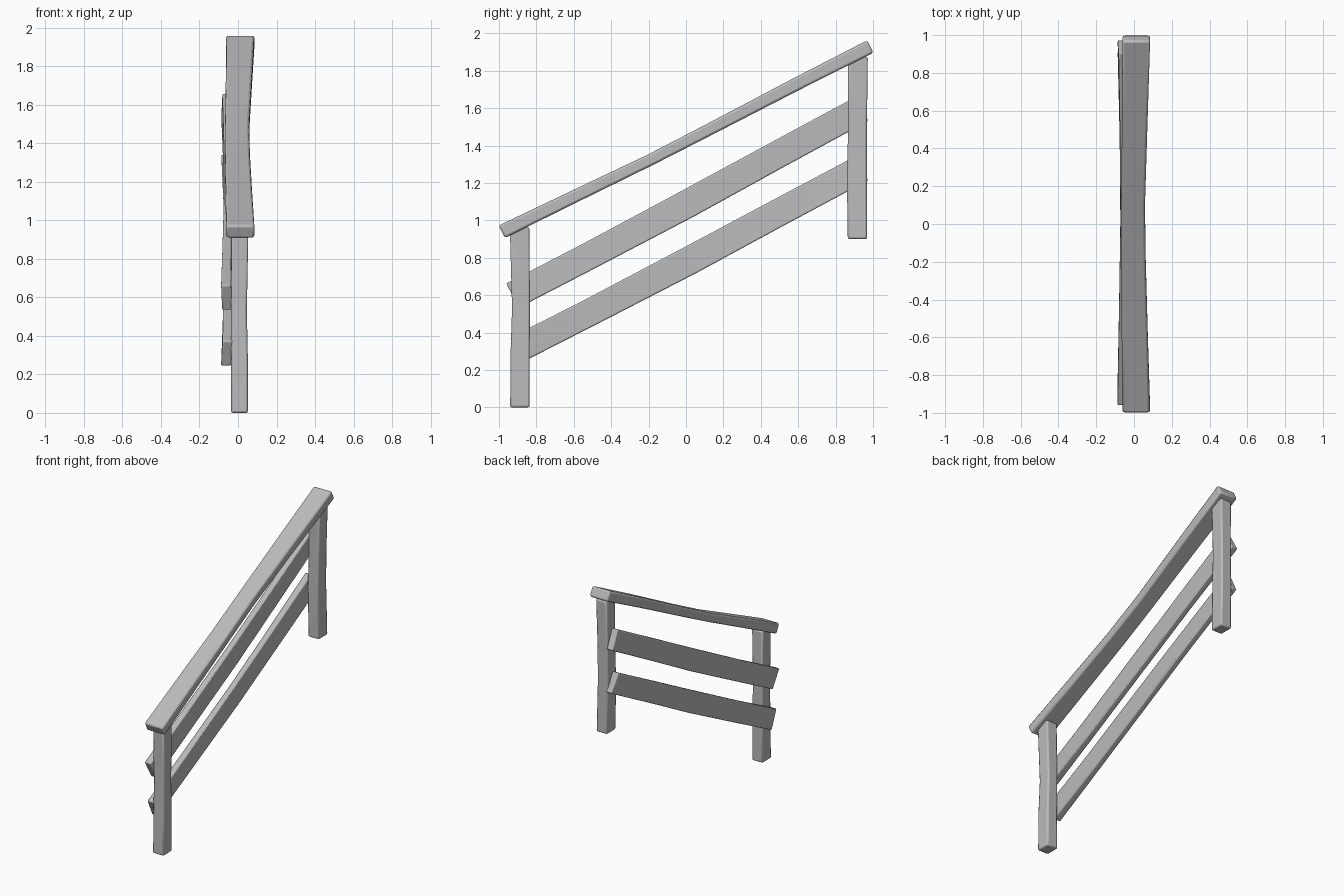
import bpy
import bmesh
from mathutils import Vector

old = bpy.data.objects.get("Cube")
if old:
    bpy.data.objects.remove(old, do_unlink=True)

grey = bpy.data.materials.new("plain_grey")
grey.use_nodes = True
colour = (0.5, 0.5, 0.5, 1)
grey.diffuse_color = colour
grey.node_tree.nodes["Principled BSDF"].inputs["Base Color"].default_value = colour


def beam(name, start, end, stations, bevel):
    """Loft a hand-hewn timber. Each station is
    (fraction, shift in x, shift across, width in x, depth across, lean)."""
    start, end = Vector(start), Vector(end)
    along = (end - start).normalized()
    side = Vector((1, 0, 0))
    across = side.cross(along)
    if across.z < -0.01 or (abs(across.z) < 0.01 and across.y < 0):
        across = -across
    bm = bmesh.new()
    rings = []
    for t, dx, da, width, depth, lean in stations:
        centre = start.lerp(end, t) + side * dx + across * da
        rings.append([
            bm.verts.new(centre + side * (sx * width / 2 + sa * lean) + across * (sa * depth / 2))
            for sx, sa in ((-1, -1), (1, -1), (1, 1), (-1, 1))])
    for a, b in zip(rings, rings[1:]):
        for i in range(4):
            j = (i + 1) % 4
            bm.faces.new((a[i], a[j], b[j], b[i]))
    bm.faces.new(rings[0])
    bm.faces.new(rings[-1])
    bmesh.ops.recalc_face_normals(bm, faces=bm.faces)
    mesh = bpy.data.meshes.new(name)
    bm.to_mesh(mesh)
    bm.free()
    mesh.materials.append(grey)
    obj = bpy.data.objects.new(name, mesh)
    bpy.context.collection.objects.link(obj)
    mod = obj.modifiers.new("worn_edges", "BEVEL")
    mod.width = bevel
    mod.segments = 2
    mod.limit_method = "ANGLE"
    bpy.ops.object.select_all(action="DESELECT")
    obj.select_set(True)
    bpy.context.view_layer.objects.active = obj
    bpy.ops.object.shade_smooth_by_angle(angle=0.7)
    return obj


# Sloping handrail, bowed sideways and narrower in the middle
beam("handrail", (0.012, -0.985, 0.939), (0.012, 0.985, 1.929), [
    (0, 0, 0, 0.147, 0.074, 0),
    (0.2, -0.008, -0.006, 0.138, 0.068, 0),
    (0.4, -0.015, -0.013, 0.13, 0.062, 0),
    (0.55, -0.017, -0.01, 0.126, 0.064, 0),
    (0.8, -0.007, -0.002, 0.136, 0.07, 0),
    (1, 0, 0, 0.147, 0.074, 0)], 0.012)

# Posts with a slight waist
beam("lower_post", (0.008, -0.888, 0), (0.008, -0.888, 0.965), [
    (0, 0, 0, 0.088, 0.104, 0),
    (0.3, 0, 0.001, 0.086, 0.102, 0),
    (0.55, -0.003, 0.006, 0.082, 0.096, 0),
    (1, 0.002, -0.002, 0.088, 0.104, 0)], 0.01)
beam("upper_post", (0.008, 0.917, 0.9), (0.008, 0.917, 1.875), [
    (0, 0, 0, 0.088, 0.104, 0),
    (0.35, -0.006, -0.003, 0.084, 0.108, 0),
    (0.6, -0.004, 0, 0.082, 0.1, 0),
    (1, 0.002, 0.002, 0.088, 0.106, 0)], 0.01)

# Two side boards fixed to the outer faces of the posts
for name, start, end, lean in (
        ("upper_board", (-0.059, -0.927, 0.598), (-0.059, 0.94, 1.595), -0.003),
        ("lower_board", (-0.058, -0.906, 0.308), (-0.058, 0.94, 1.278), 0.004)):
    beam(name, start, end, [
        (0, 0, 0, 0.052, 0.146, lean),
        (0.22, 0.003, -0.006, 0.046, 0.146, lean / 2),
        (0.5, 0.008, -0.008, 0.042, 0.152, 0),
        (0.75, 0.006, -0.003, 0.044, 0.148, -lean / 2),
        (1, 0, 0, 0.05, 0.146, -lean)], 0.007)
